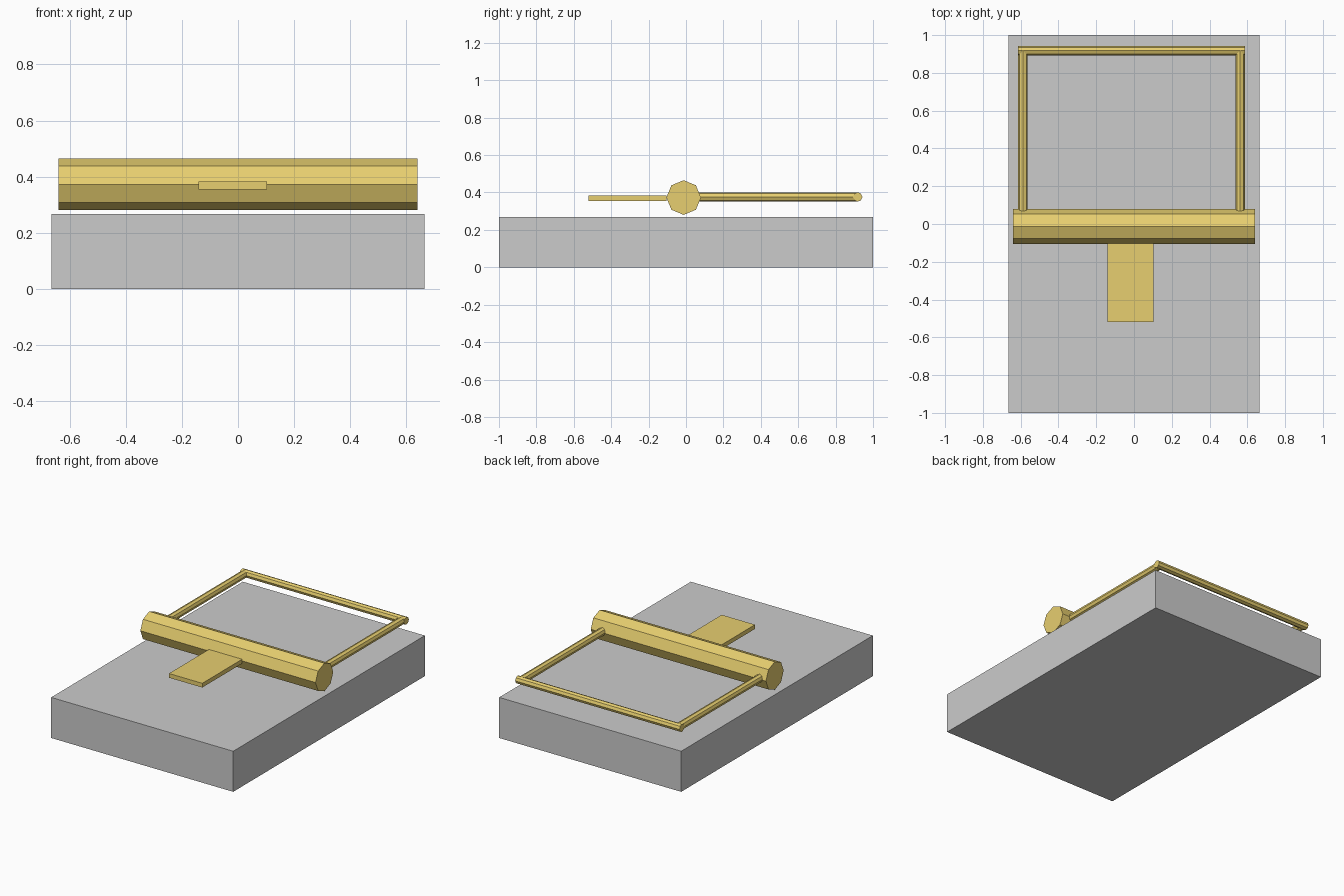
import bpy
from math import pi

if "Cube" in bpy.data.objects:
    bpy.data.objects.remove(bpy.data.objects["Cube"])

brass = bpy.data.materials.new("brass")
brass.diffuse_color = (0.8, 0.62, 0.16, 1)
brass.use_nodes = True
brass.node_tree.nodes["Principled BSDF"].inputs["Base Color"].default_value = brass.diffuse_color


def box(name, lo, hi, mat=None):
    size = [b - a for a, b in zip(lo, hi)]
    mid = [(a + b) / 2 for a, b in zip(lo, hi)]
    bpy.ops.mesh.primitive_cube_add(size=1, location=mid)
    ob = bpy.context.object
    ob.name = name
    ob.scale = size
    bpy.ops.object.transform_apply(location=False, rotation=False, scale=True)
    if mat:
        ob.data.materials.append(mat)
    return ob


def rod(name, axis, start, end, a, b, radius):
    # Eight-sided rod along x (a=y, b=z) or along y (a=x, b=z)
    mid = (start + end) / 2
    loc, rot = ((mid, a, b), (0, pi / 2, 0)) if axis == "x" else ((a, mid, b), (pi / 2, 0, 0))
    bpy.ops.mesh.primitive_cylinder_add(vertices=8, radius=radius, depth=end - start,
                                        location=loc, rotation=rot)
    ob = bpy.context.object
    ob.name = name
    ob.data.materials.append(brass)
    return ob


# Wooden base slab
box("base", (-0.665, -1, 0), (0.665, 1, 0.268))

# Thick spring bar across the middle
rod("spring_bar", "x", -0.64, 0.64, -0.0125, 0.373, 0.0925)

# Snap frame: two arms and a cross rod
for side, x in (("left", -0.588), ("right", 0.562)):
    rod(side + "_arm", "y", 0.05, 0.92, x, 0.376, 0.025)
rod("cross_rod", "x", -0.613, 0.588, 0.918, 0.376, 0.025)

# Flat trigger plate
box("trigger_plate", (-0.14, -0.52, 0.355), (0.103, -0.104, 0.383), brass)
